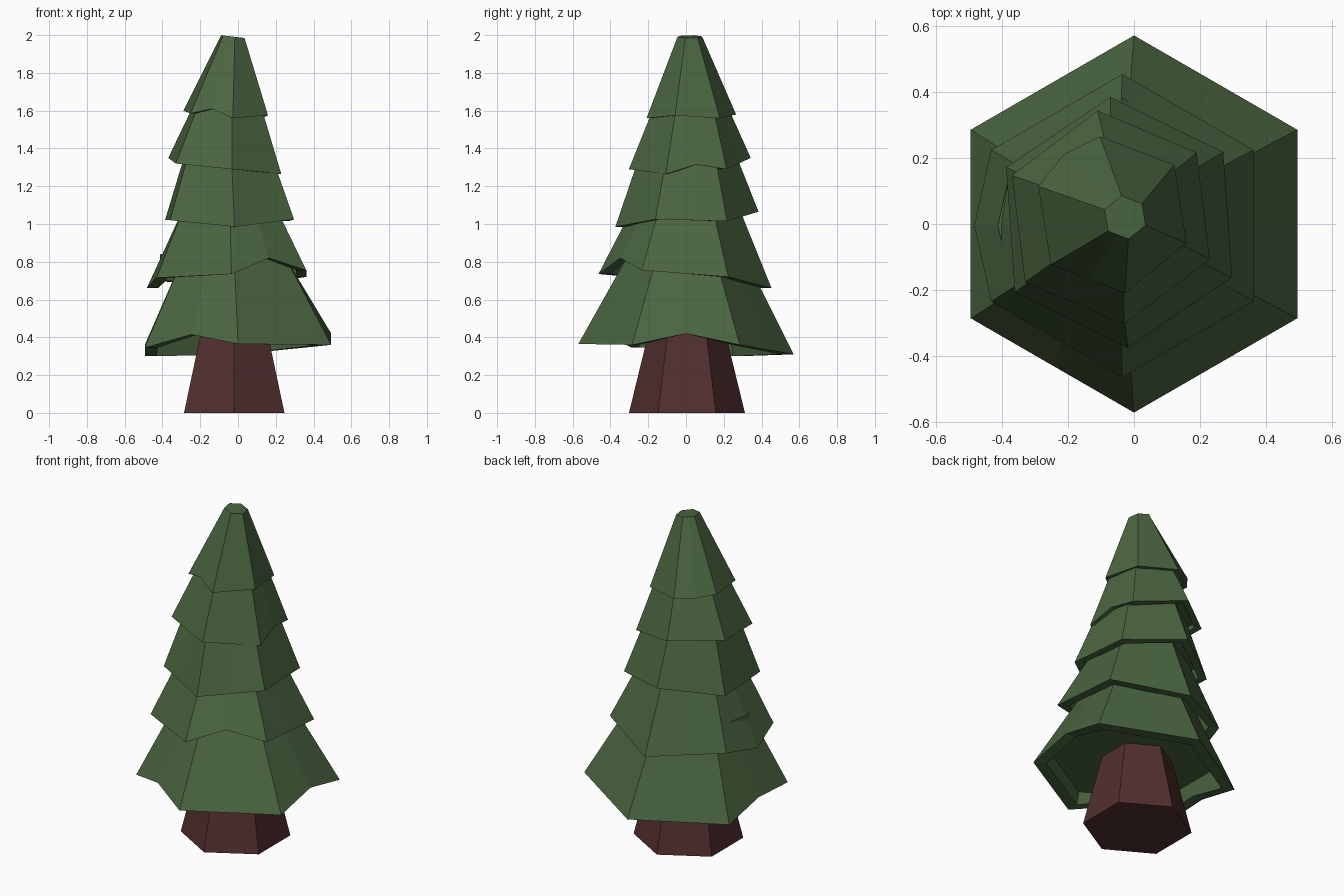
import bpy, bmesh
from math import cos, sin, radians

cube = bpy.data.objects.get("Cube")
if cube:
    bpy.data.objects.remove(cube, do_unlink=True)


def make_material(name, color):
    mat = bpy.data.materials.new(name)
    mat.use_nodes = True
    mat.diffuse_color = color
    mat.node_tree.nodes["Principled BSDF"].inputs["Base Color"].default_value = color
    return mat


green = make_material("pine green", (0.07, 0.132, 0.052, 1))
brown = make_material("bark brown", (0.085, 0.028, 0.028, 1))


def make_hex_ring(center, radius, turn, heights, notches={}):
    """Hexagon with edge midpoints; notches maps midpoint index to (height, push)."""
    cx, cy = center
    ring = []
    for i in range(6):
        a = radians(30 + turn + 60 * i)
        b = a + radians(30)
        ring.append((cx + radius * cos(a), cy + radius * sin(a), heights[i]))
        level = (heights[i] + heights[(i + 1) % 6]) / 2
        z, push = notches.get(i, (level, 1))
        r = radius * cos(radians(30)) * push
        ring.append((cx + r * cos(b), cy + r * sin(b), z))
    return ring


def shrink(ring, center, factor, z=None):
    cx, cy = center
    return [(cx + (x - cx) * factor, cy + (y - cy) * factor, h if z is None else z)
            for x, y, h in ring]


def loft(name, rings, mat):
    """Closed flat-shaded solid skinned through rings from bottom to top."""
    bm = bmesh.new()
    loops = [[bm.verts.new(p) for p in ring] for ring in rings]
    n = len(loops[0])
    for low, high in zip(loops, loops[1:]):
        for i in range(n):
            j = (i + 1) % n
            bm.faces.new((low[i], low[j], high[j], high[i]))
    bm.faces.new(loops[0][::-1])
    bm.faces.new(loops[-1])
    bmesh.ops.recalc_face_normals(bm, faces=bm.faces)
    mesh = bpy.data.meshes.new(name)
    bm.to_mesh(mesh)
    bm.free()
    mesh.materials.append(mat)
    obj = bpy.data.objects.new(name, mesh)
    bpy.context.collection.objects.link(obj)
    return obj


def branch_tier(name, center, radius, turn, heights, notches, top):
    """Tapered skirt with a drooping lip and a hollow underside."""
    rim = make_hex_ring(center, radius, turn, heights, notches)
    top_center, top_radius, top_z, tilt = top
    crown = [(x, y, z - tilt * (x - top_center[0]))
             for x, y, z in make_hex_ring(top_center, top_radius, turn, [top_z] * 6)]
    ceiling = max(p[2] for p in rim) + 0.02
    lip = shrink(rim, center, 0.87)
    roof = shrink(rim, center, 0.84, ceiling)
    return loft(name, [roof, lip, rim, crown], green)


# Trunk
base = (-0.02, 0.005)
loft("trunk", [make_hex_ring(base, 0.307, 0, [0] * 6),
               make_hex_ring(base, 0.185, 0, [0.5] * 6)], brown)

# Foliage, lowest to highest; corner heights run counter-clockwise from the back left
branch_tier("bottom_branches", (0, 0), 0.57, 0,
            (0.36, 0.31, 0.30, 0.345, 0.365, 0.36),
            {5: (0.42, 1), 3: (0.415, 1), 2: (0.36, 1)},
            ((-0.02, 0), 0.315, 0.82, 0))
branch_tier("lower_branches", (-0.035, -0.005), 0.458, 0,
            (0.72, 0.66, 0.70, 0.715, 0.735, 0.755),
            {4: (0.82, 1), 2: (0.66, 1.13)},
            ((-0.043, 0), 0.275, 1.1, 0))
branch_tier("middle_branches", (-0.045, 0.005), 0.38, 4,
            (1.015, 1.065, 1.02, 1.02, 0.985, 1.025), {},
            ((-0.053, 0.01), 0.25, 1.38, 0))
branch_tier("upper_branches", (-0.07, 0.02), 0.325, 7,
            (1.29, 1.35, 1.35, 1.32, 1.29, 1.265),
            {5: (1.315, 1)},
            ((-0.055, 0.025), 0.18, 1.66, 0))
branch_tier("top_branches", (-0.065, 0.028), 0.24, 9,
            (1.56, 1.58, 1.6, 1.585, 1.56, 1.575),
            {3: (1.61, 1), 1: (1.59, 1.13)},
            ((-0.027, 0.02), 0.066, 1.992, 0.12))
